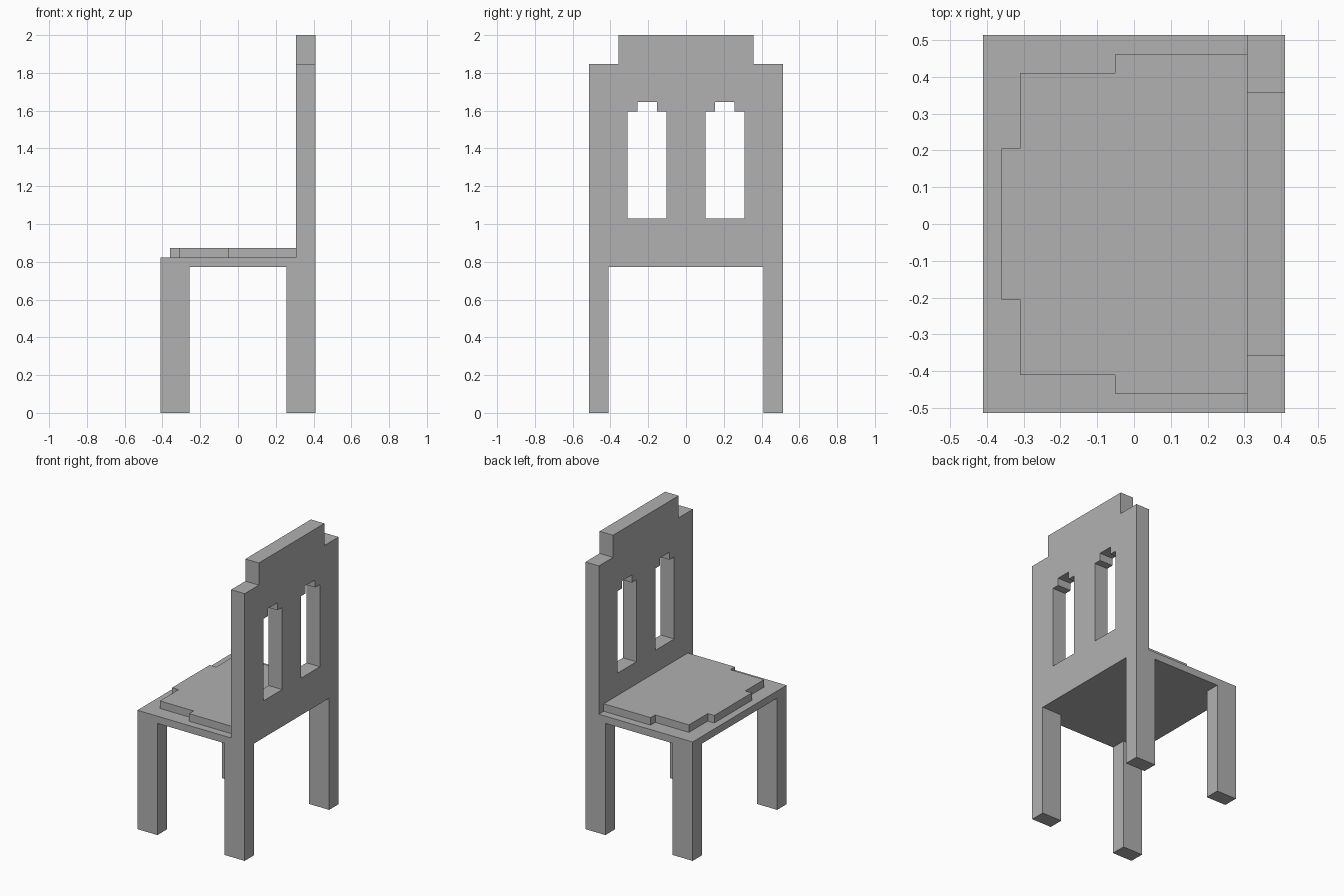
import bpy
import bmesh
from mathutils import Vector

cube = bpy.data.objects.get("Cube")
if cube:
    bpy.data.objects.remove(cube, do_unlink=True)

grey = bpy.data.materials.new("plain grey")
grey.use_nodes = True
colour = (0.44, 0.44, 0.44, 1)
grey.diffuse_color = colour
grey.node_tree.nodes["Principled BSDF"].inputs["Base Color"].default_value = colour


def prism(name, outline, offset):
    """Flat outline of 3D points, extruded along the offset."""
    bm = bmesh.new()
    face = bm.faces.new([bm.verts.new(p) for p in outline])
    out = bmesh.ops.extrude_face_region(bm, geom=[face], use_keep_orig=True)
    moved = [v for v in out["geom"] if isinstance(v, bmesh.types.BMVert)]
    bmesh.ops.translate(bm, verts=moved, vec=Vector(offset))
    bmesh.ops.recalc_face_normals(bm, faces=bm.faces)
    mesh = bpy.data.meshes.new(name)
    bm.to_mesh(mesh)
    bm.free()
    mesh.materials.append(grey)
    obj = bpy.data.objects.new(name, mesh)
    bpy.context.collection.objects.link(obj)
    return obj


def mirrored(half):
    """Complete a half outline by reflecting its first coordinate."""
    return half + [(-a, b) for a, b in reversed(half)]


def box(name, x0, x1, y0, y1, z0, z1):
    outline = [(x0, y0, z0), (x1, y0, z0), (x1, y1, z0), (x0, y1, z0)]
    return prism(name, outline, (0, 0, z1 - z0))


HALF_X, HALF_Y = 0.41, 0.513
SEAT_LOW, SEAT_TOP, BACK_X = 0.772, 0.822, 0.307

# Legs and seat board
for side, s in (("near", -1), ("far", 1)):
    y0, y1 = sorted((s * HALF_Y, s * 0.41))
    box("front_leg_" + side, -HALF_X, -0.257, y0, y1, 0, SEAT_LOW)
    box("back_leg_" + side, 0.257, HALF_X, y0, y1, 0, SEAT_LOW)
box("seat", -HALF_X, BACK_X, -HALF_Y, HALF_Y, SEAT_LOW, SEAT_TOP)

# Stepped cushion
half = [(0.46, BACK_X), (0.46, -0.052), (0.41, -0.052),
        (0.41, -0.31), (0.205, -0.31), (0.205, -0.36)]
prism("cushion", [(x, y, SEAT_TOP) for y, x in mirrored(half)], (0, 0, 0.052))

# Backrest with a stepped top
half = [(HALF_Y, SEAT_LOW), (HALF_Y, 1.847), (0.358, 1.847), (0.358, 2.0)]
back = prism("backrest", [(BACK_X, y, z) for y, z in mirrored(half)],
             (HALF_X - BACK_X, 0, 0))

# Two notched openings through the backrest
half = [(0.103, 1.028), (0.103, 1.595), (0.052, 1.595), (0.052, 1.647)]
for s in (-1, 1):
    cutter = prism("opening_cutter",
                   [(BACK_X - 0.1, y + s * 0.206, z) for y, z in mirrored(half)],
                   (0.3, 0, 0))
    cutter.hide_render = True
    cutter.hide_viewport = True
    cut = back.modifiers.new("opening", 'BOOLEAN')
    cut.operation = 'DIFFERENCE'
    cut.solver = 'EXACT'
    cut.object = cutter

# Bake the openings, then drop the cutters
depsgraph = bpy.context.evaluated_depsgraph_get()
depsgraph.update()
back_mesh = bpy.data.meshes.new_from_object(back.evaluated_get(depsgraph))
cutters = [m.object for m in back.modifiers]
back.modifiers.clear()
back.data = back_mesh
for cutter in cutters:
    bpy.data.objects.remove(cutter, do_unlink=True)
